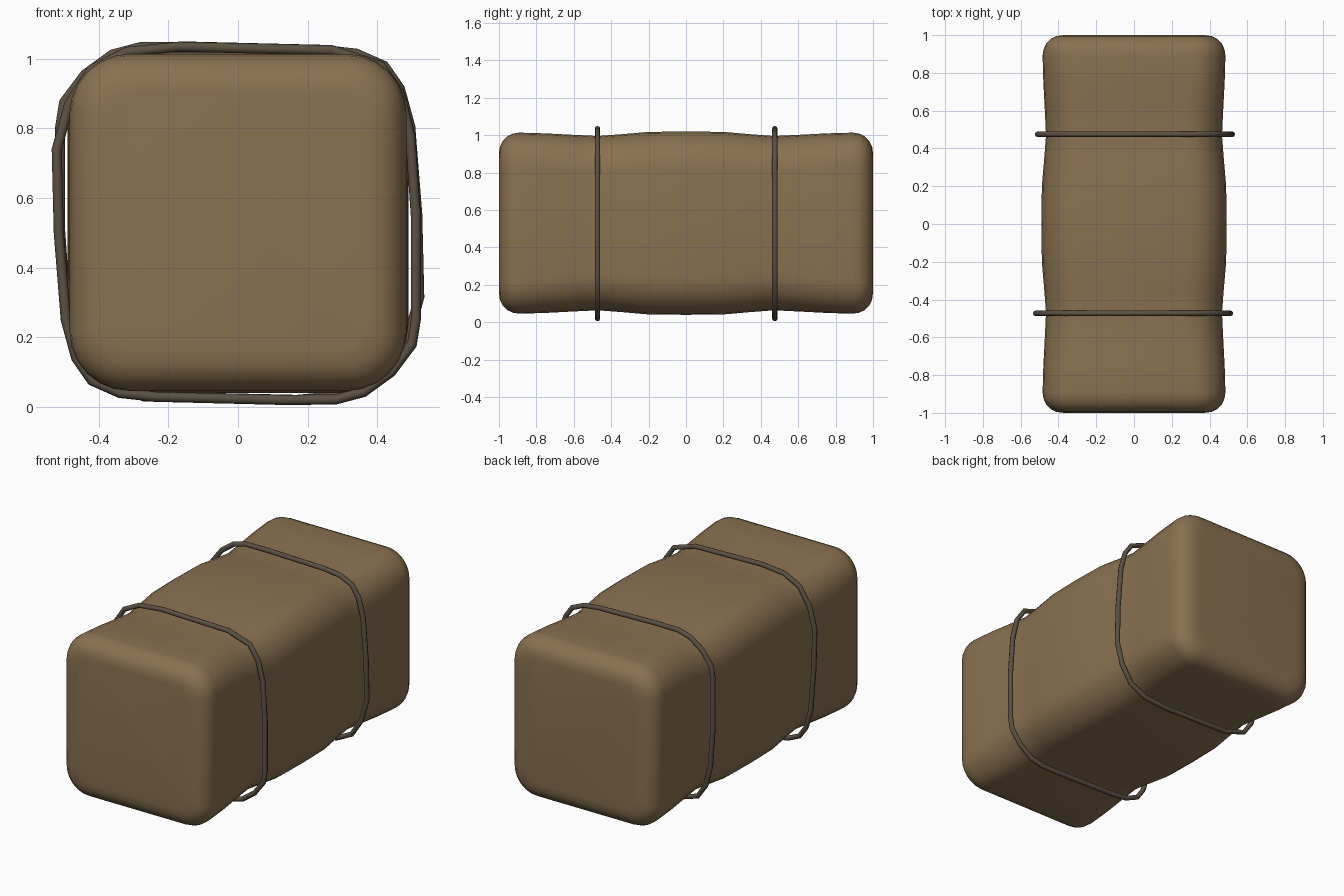
import bpy, bmesh, math
from mathutils import Vector

cube = bpy.data.objects.get("Cube")
if cube:
    bpy.data.objects.remove(cube, do_unlink=True)

MID_Z = 0.53


def material(name, color):
    mat = bpy.data.materials.new(name)
    mat.use_nodes = True
    mat.diffuse_color = color
    node = mat.node_tree.nodes["Principled BSDF"]
    node.inputs["Base Color"].default_value = color
    node.inputs["Roughness"].default_value = 0.9
    return mat


cloth = material("brown cloth", (0.25, 0.165, 0.08, 1))
cord = material("dark cord", (0.105, 0.082, 0.056, 1))


def rounded_square(half, radius, steps=6):
    """Points (x, z) of a rounded square around the origin."""
    pts = []
    for corner in range(4):
        base = corner * math.pi / 2
        cx = math.copysign(half - radius, math.cos(base + math.pi / 4))
        cz = math.copysign(half - radius, math.sin(base + math.pi / 4))
        for i in range(steps + 1):
            a = base + i / steps * math.pi / 2
            pts.append((cx + radius * math.cos(a), cz + radius * math.sin(a)))
    return pts


# Bundle: rounded square sections lofted along y, pinched under the cords
half_profile = [(1.0, 0.37, 0.1), (0.995, 0.41, 0.11), (0.98, 0.44, 0.125),
                (0.955, 0.465, 0.145), (0.925, 0.479, 0.16), (0.89, 0.484, 0.17),
                (0.75, 0.48, 0.18), (0.6, 0.472, 0.19), (0.47, 0.466, 0.2),
                (0.35, 0.475, 0.2), (0.2, 0.488, 0.2)]
sections = [(-y, h, r) for y, h, r in half_profile] + [(0, 0.49, 0.2)] + half_profile[::-1]
bm = bmesh.new()
rings = [[bm.verts.new((x, y, z + MID_Z)) for x, z in rounded_square(h, r)]
         for y, h, r in sections]
for a, b in zip(rings, rings[1:]):
    for i in range(len(a)):
        j = (i + 1) % len(a)
        bm.faces.new((a[i], a[j], b[j], b[i]))
bm.faces.new(rings[0])
bm.faces.new(rings[-1])
bmesh.ops.recalc_face_normals(bm, faces=bm.faces)
for face in bm.faces:
    face.smooth = True
mesh = bpy.data.meshes.new("bundle")
bm.to_mesh(mesh)
bm.free()
mesh.materials.append(cloth)
bundle = bpy.data.objects.new("bundle", mesh)
bpy.context.collection.objects.link(bundle)


# Cords: slack, slightly uneven loops; the rear one is turned half round
loop = [(-0.521, 0.74), (-0.515, 0.5), (-0.495, 0.25), (-0.465, 0.14), (-0.42, 0.075),
        (-0.34, 0.04), (-0.24, 0.029), (0.13, 0.02), (0.28, 0.021), (0.36, 0.042),
        (0.44, 0.1), (0.5, 0.18), (0.511, 0.25), (0.511, 0.55), (0.495, 0.78),
        (0.465, 0.9), (0.41, 0.98), (0.27, 1.025), (-0.17, 1.035), (-0.32, 1.02),
        (-0.42, 0.97), (-0.485, 0.87)]


def make_cord(name, y, turn):
    bm = bmesh.new()
    sides, radius = 8, 0.0145
    path = [Vector((x * turn, y, 0.5275 + (z - 0.5275) * turn)) for x, z in loop]
    n = len(path)
    across = Vector((0, 1, 0))
    rings = []
    for i, p in enumerate(path):
        tangent = (path[(i + 1) % n] - path[i - 1]).normalized()
        out = tangent.cross(across)
        rings.append([bm.verts.new(p + radius * (math.cos(a) * out + math.sin(a) * across))
                      for a in (k * math.tau / sides for k in range(sides))])
    for i in range(n):
        a, b = rings[i], rings[(i + 1) % n]
        for k in range(sides):
            m = (k + 1) % sides
            bm.faces.new((a[k], a[m], b[m], b[k])).smooth = True
    bmesh.ops.recalc_face_normals(bm, faces=bm.faces)
    mesh = bpy.data.meshes.new(name)
    bm.to_mesh(mesh)
    bm.free()
    mesh.materials.append(cord)
    bpy.context.collection.objects.link(bpy.data.objects.new(name, mesh))


make_cord("front_cord", -0.473, 1)
make_cord("rear_cord", 0.475, -1)
